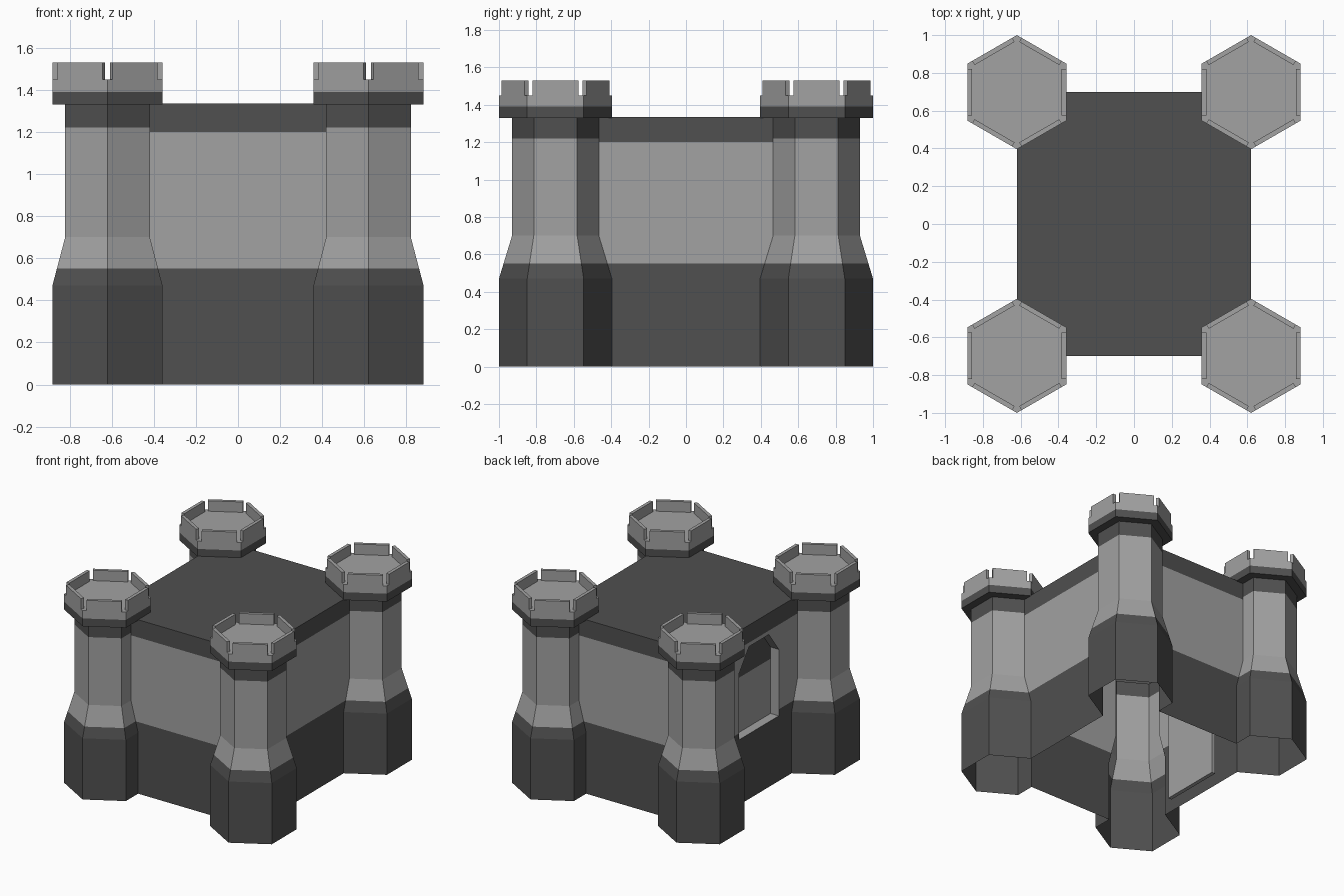
import bpy, bmesh, math
from mathutils import Matrix, Vector

cube = bpy.data.objects.get("Cube")
if cube:
    bpy.data.objects.remove(cube, do_unlink=True)


def material(name, value):
    m = bpy.data.materials.new(name)
    m.use_nodes = True
    col = (value, value, value, 1)
    m.diffuse_color = col
    m.node_tree.nodes["Principled BSDF"].inputs["Base Color"].default_value = col
    return m


MATS = [material("light_stone", 0.36), material("dark_stone", 0.08)]
LIGHT, DARK = 0, 1
WX, WY, ROOF = 0.62, 0.70, 1.335


def finish(bm, name):
    bmesh.ops.recalc_face_normals(bm, faces=bm.faces[:])
    me = bpy.data.meshes.new(name)
    bm.to_mesh(me)
    bm.free()
    for m in MATS:
        me.materials.append(m)
    ob = bpy.data.objects.new(name, me)
    bpy.context.collection.objects.link(ob)
    return ob


def stack(name, outline, levels, centre, bottom_mat, top_mat):
    """Closed stack of scaled outlines; each level is (z, scale, material below it)."""
    bm = bmesh.new()
    rings = [[bm.verts.new((centre[0] + x * s, centre[1] + y * s, z)) for x, y in outline]
             for z, s, _ in levels]
    n = len(outline)
    for a, b, level in zip(rings, rings[1:], levels[1:]):
        for i in range(n):
            j = (i + 1) % n
            bm.faces.new((a[i], a[j], b[j], b[i])).material_index = level[2]
    bm.faces.new(rings[0][::-1]).material_index = bottom_mat
    bm.faces.new(rings[-1]).material_index = top_mat
    return finish(bm, name)


def boolean(target, other, operation):
    mod = target.modifiers.new("join", "BOOLEAN")
    mod.operation, mod.object, mod.solver = operation, other, "EXACT"
    bpy.context.view_layer.objects.active = target
    bpy.ops.object.modifier_apply(modifier=mod.name)
    bpy.data.objects.remove(other, do_unlink=True)


# Keep with banded walls and dark roof
rect = [(-WX, -WY), (WX, -WY), (WX, WY), (-WX, WY)]
castle = stack("castle_walls", rect,
               [(0, 1, DARK), (0.55, 1, DARK), (1.20, 1, LIGHT), (ROOF, 1, DARK)],
               (0, 0), DARK, DARK)

# Six-sided corner towers with flared base and overhanging crown
hexagon = [(math.sin(i * math.pi / 3), math.cos(i * math.pi / 3)) for i in range(6)]
R, SHAFT = 0.302, 0.232
cut = R + (SHAFT - R) * (0.55 - 0.47) / (0.70 - 0.47)
profile = [(0, R, DARK), (0.47, R, DARK), (0.55, cut, DARK), (0.70, SHAFT, LIGHT),
           (1.22, SHAFT, LIGHT), (1.33, SHAFT, DARK), (1.33, R, DARK),
           (1.39, R, DARK), (1.45, R, LIGHT)]
corners = [(sx * 0.62, sy * 0.698) for sx in (-1, 1) for sy in (-1, 1)]
for c in corners:
    boolean(castle, stack("tower", hexagon, profile, c, DARK, LIGHT), "UNION")

# Arched gate recess in the right wall
DEPTH, SPLIT = 0.07, 0.92
arch = [(-0.24, 0.50), (0.24, 0.50), (0.24, 1.01), (0.12, 1.17), (-0.12, 1.17), (-0.24, 1.01)]
bm = bmesh.new()
face = bm.faces.new([bm.verts.new((-WX - 0.1, y, z)) for y, z in arch])
out = bmesh.ops.extrude_face_region(bm, geom=[face])
moved = [v for v in out["geom"] if isinstance(v, bmesh.types.BMVert)]
bmesh.ops.translate(bm, verts=moved, vec=(DEPTH + 0.1, 0, 0))
bmesh.ops.bisect_plane(bm, geom=bm.verts[:] + bm.edges[:] + bm.faces[:],
                       plane_co=(0, 0, SPLIT), plane_no=(0, 0, 1))
bmesh.ops.recalc_face_normals(bm, faces=bm.faces[:])
for f in bm.faces:
    upper_back = f.normal.x > 0.9 and f.calc_center_median().z > SPLIT
    f.material_index = DARK if upper_back else LIGHT
boolean(castle, finish(bm, "gate_cutter"), "DIFFERENCE")

# Open the underside
bm = bmesh.new()
bm.from_mesh(castle.data)
floor = [f for f in bm.faces if all(v.co.z < 0.001 for v in f.verts)]
bmesh.ops.delete(bm, geom=floor, context="FACES")
bm.to_mesh(castle.data)
bm.free()


def box(bm, size, matrix):
    bmesh.ops.create_cube(bm, size=1, matrix=matrix @ Matrix.Diagonal((*size, 1)))


# Gate slab standing behind the recess
bm = bmesh.new()
box(bm, (0.03, 0.48, 0.88), Matrix.Translation((-WX + DEPTH + 0.017, 0, 0.47)))
finish(bm, "gate_slab")

# Battlements: one thin merlon along each crown side
THICK = 0.025
apothem = R * math.cos(math.pi / 6)
for n, (x, y) in enumerate(corners):
    bm = bmesh.new()
    for i in range(6):
        turn = Matrix.Rotation(i * math.pi / 3, 4, "Z")
        place = Matrix.Translation((x, y, 1.49)) @ turn
        box(bm, (THICK, 0.245, 0.08),
            place @ Matrix.Translation(Vector((apothem - THICK / 2, 0, 0))))
    finish(bm, f"battlements_{n + 1}")
